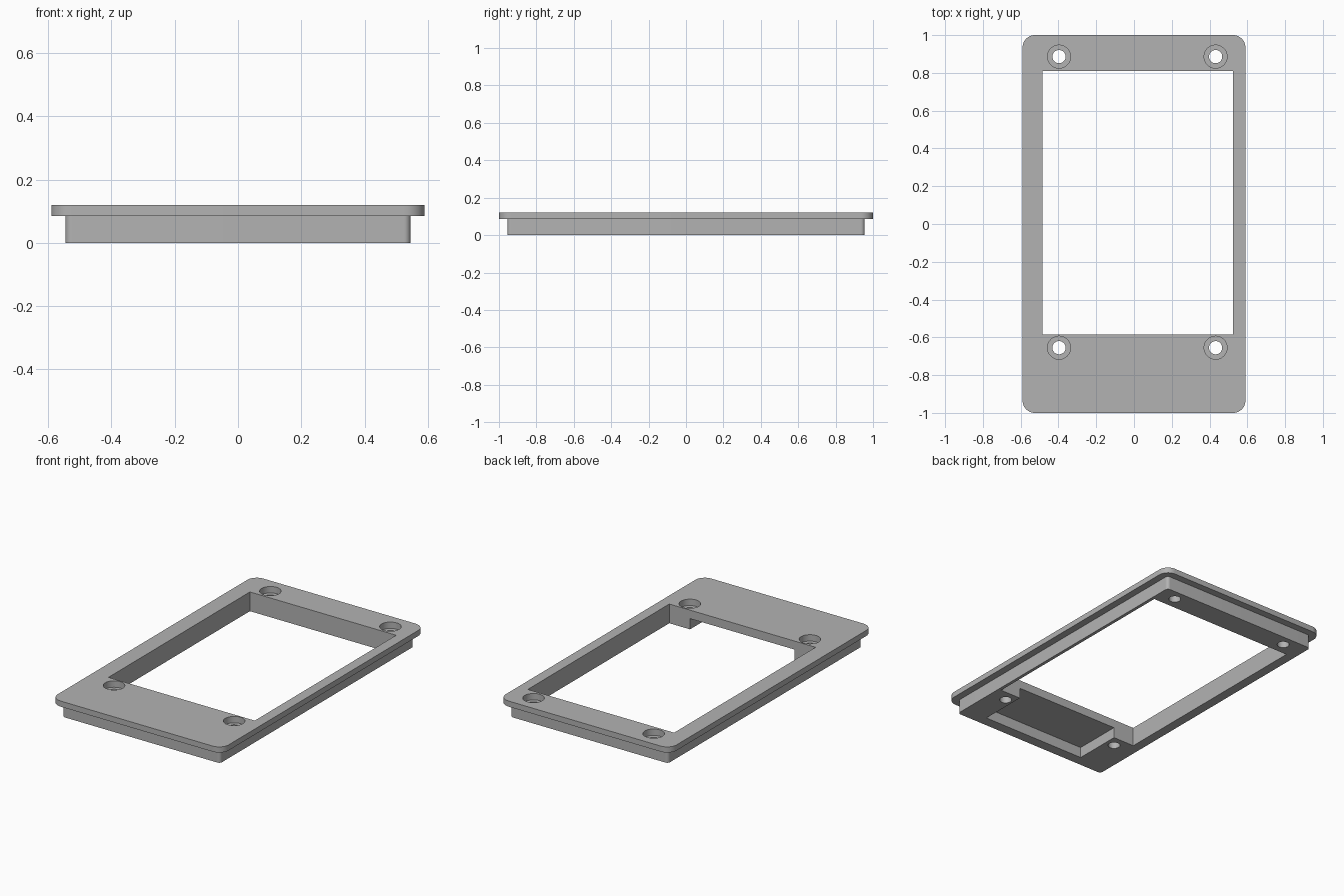
import bpy
import bmesh
from math import cos, sin, pi

cube = bpy.data.objects.get("Cube")
if cube:
    bpy.data.objects.remove(cube, do_unlink=True)

TOP = 0.12          # overall height
FLANGE_Z = 0.085    # underside of the lip
RECESS_Z = 0.067    # ceiling of the underside pocket

grey = bpy.data.materials.new("plain grey")
grey.use_nodes = True
colour = (0.45, 0.45, 0.45, 1)
grey.diffuse_color = colour
grey.node_tree.nodes["Principled BSDF"].inputs["Base Color"].default_value = colour


def prism(name, outline, z0, z1):
    """Extrude a closed outline from z0 to z1."""
    bm = bmesh.new()
    base = bm.faces.new([bm.verts.new((x, y, z0)) for x, y in outline])
    out = bmesh.ops.extrude_face_region(bm, geom=[base])
    for v in out["geom"]:
        if isinstance(v, bmesh.types.BMVert):
            v.co.z = z1
    bmesh.ops.recalc_face_normals(bm, faces=bm.faces)
    mesh = bpy.data.meshes.new(name)
    bm.to_mesh(mesh)
    bm.free()
    mesh.materials.append(grey)
    obj = bpy.data.objects.new(name, mesh)
    bpy.context.collection.objects.link(obj)
    return obj


def rounded(hx, hy, r, steps=10):
    """Rounded rectangle centred on the origin."""
    pts = []
    for i, (sx, sy) in enumerate([(1, 1), (-1, 1), (-1, -1), (1, -1)]):
        for k in range(steps + 1):
            a = (i + k / steps) * pi / 2
            pts.append((sx * (hx - r) + r * cos(a), sy * (hy - r) + r * sin(a)))
    return pts


def rect(x0, x1, y0, y1):
    return [(x0, y0), (x1, y0), (x1, y1), (x0, y1)]


def circle(cx, cy, r, n=48):
    return [(cx + r * cos(2 * pi * i / n), cy + r * sin(2 * pi * i / n)) for i in range(n)]


def combine(target, tool, operation):
    """Apply a boolean and discard the tool."""
    mod = target.modifiers.new(operation, "BOOLEAN")
    mod.operation = operation
    mod.solver = "EXACT"
    mod.object = tool
    bpy.context.view_layer.objects.active = target
    bpy.ops.object.modifier_apply(modifier=mod.name)
    bpy.data.objects.remove(tool, do_unlink=True)


# Lower body with the wider lip on top
frame = prism("bezel_frame", rounded(0.545, 0.955, 0.02), 0, FLANGE_Z + 0.01)
combine(frame, prism("lip", rounded(0.59, 1.0, 0.065), FLANGE_Z, TOP), "UNION")

# Window opening, slightly off centre
combine(frame, prism("window_cutter", rect(-0.485, 0.525, -0.585, 0.81), -0.1, 0.3), "DIFFERENCE")

# Underside pocket, open towards the window
combine(frame, prism("pocket_cutter", rect(-0.338, 0.382, -0.889, -0.5), -0.1, RECESS_Z), "DIFFERENCE")

# Counterbored screw holes
for x in (-0.397, 0.432):
    for y in (-0.655, 0.886):
        combine(frame, prism("hole_cutter", circle(x, y, 0.035), -0.1, 0.3), "DIFFERENCE")
        combine(frame, prism("bore_cutter", circle(x, y, 0.061), TOP - 0.04, 0.3), "DIFFERENCE")

# Smooth the round corners and holes, keep the edges crisp
bpy.ops.object.select_all(action="DESELECT")
frame.select_set(True)
bpy.context.view_layer.objects.active = frame
bpy.ops.object.shade_smooth_by_angle(angle=pi / 6)
